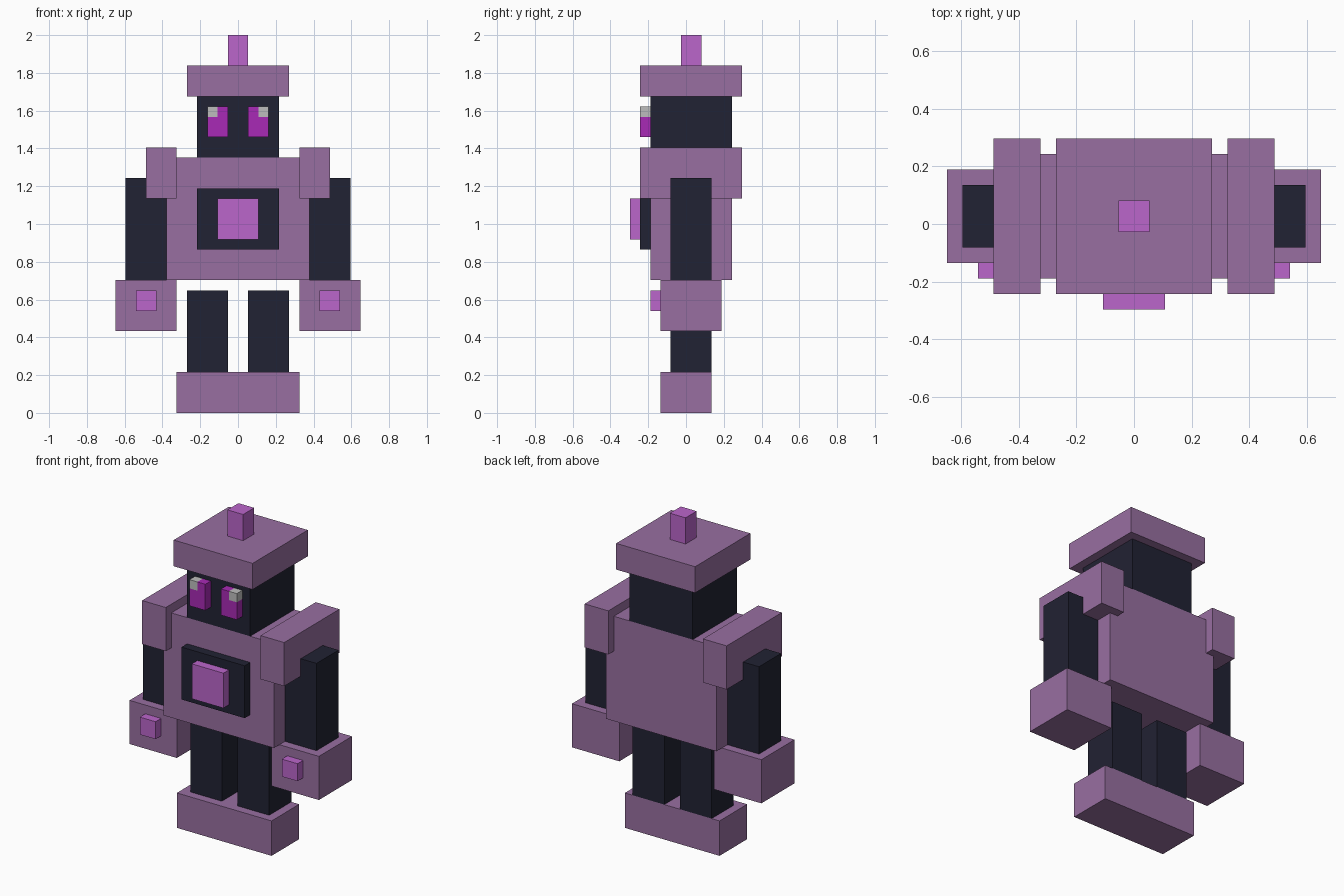
import bpy
import bmesh

cube = bpy.data.objects.get("Cube")
if cube:
    bpy.data.objects.remove(cube, do_unlink=True)

U = 2 / 37          # block unit: the figure is 37 blocks tall
Y_FRONT = -5.5      # foremost block layer, in units


def material(name, hex_colour):
    def linear(c):
        return c / 12.92 if c <= 0.04045 else ((c + 0.055) / 1.055) ** 2.4
    rgb = [linear(int(hex_colour[i:i + 2], 16) / 255) for i in (0, 2, 4)]
    mat = bpy.data.materials.new(name)
    mat.use_nodes = True
    mat.diffuse_color = (*rgb, 1)
    mat.node_tree.nodes["Principled BSDF"].inputs["Base Color"].default_value = (*rgb, 1)
    return mat


MAUVE = material("mauve armour", "986fa1")
DARK = material("dark navy", "212233")
PINK = material("pink light", "bb66cb")
MAGENTA = material("magenta eye", "a92ab6")
GREY = material("pale grey", "bebebe")


def extrude_profile(name, profile, depth, mat, paired=False):
    """Extrude an x/z outline through a range of depth layers."""
    bm = bmesh.new()
    front, back = (Y_FRONT + d for d in depth)
    face = bm.faces.new([bm.verts.new((x * U, front * U, z * U)) for x, z in profile])
    result = bmesh.ops.extrude_face_region(bm, geom=[face])
    moved = [g for g in result["geom"] if isinstance(g, bmesh.types.BMVert)]
    bmesh.ops.translate(bm, verts=moved, vec=(0, (back - front) * U, 0))
    bmesh.ops.recalc_face_normals(bm, faces=bm.faces)
    mesh = bpy.data.meshes.new(name)
    bm.to_mesh(mesh)
    bm.free()
    mesh.materials.append(mat)
    obj = bpy.data.objects.new(name, mesh)
    bpy.context.collection.objects.link(obj)
    if paired:
        obj.modifiers.new("Mirror", "MIRROR").use_axis[0] = True
    return obj


def block(name, x, depth, z, mat, paired=False):
    outline = [(x[0], z[0]), (x[1], z[0]), (x[1], z[1]), (x[0], z[1])]
    return extrude_profile(name, outline, depth, mat, paired)


def centred(name, half_width, depth, z, mat):
    return block(name, (-half_width, half_width), depth, z, mat)


# Base and body
centred("feet", 6, (3, 8), (0, 4), MAUVE)
centred("torso", 7, (2, 10), (13, 25), MAUVE)
centred("chest_panel", 4, (1, 2), (16, 22), DARK)
centred("chest_light", 2, (0, 1), (17, 21), PINK)

# Head
centred("head", 4, (2, 10), (25, 31), DARK)
centred("cap", 5, (1, 11), (31, 34), MAUVE)
centred("antenna", 1, (5, 7), (34, 37), PINK)

# Limbs, mirrored left to right
block("legs", (1, 5), (4, 8), (4, 12), DARK, True)
block("shoulders", (6, 9), (1, 11), (21, 26), MAUVE, True)
block("arms", (7, 11), (4, 8), (13, 23), DARK, True)
block("hands", (6, 12), (3, 9), (8, 13), MAUVE, True)
block("hand_lights", (8, 10), (2, 3), (10, 12), PINK, True)

# Eyes: notched blocks with a highlight in the upper outer corner
extrude_profile("eyes", [(1, 27), (3, 27), (3, 29), (2, 29), (2, 30), (1, 30)],
                (1, 2), MAGENTA, True)
block("eye_highlights", (2, 3), (1, 2), (29, 30), GREY, True)
